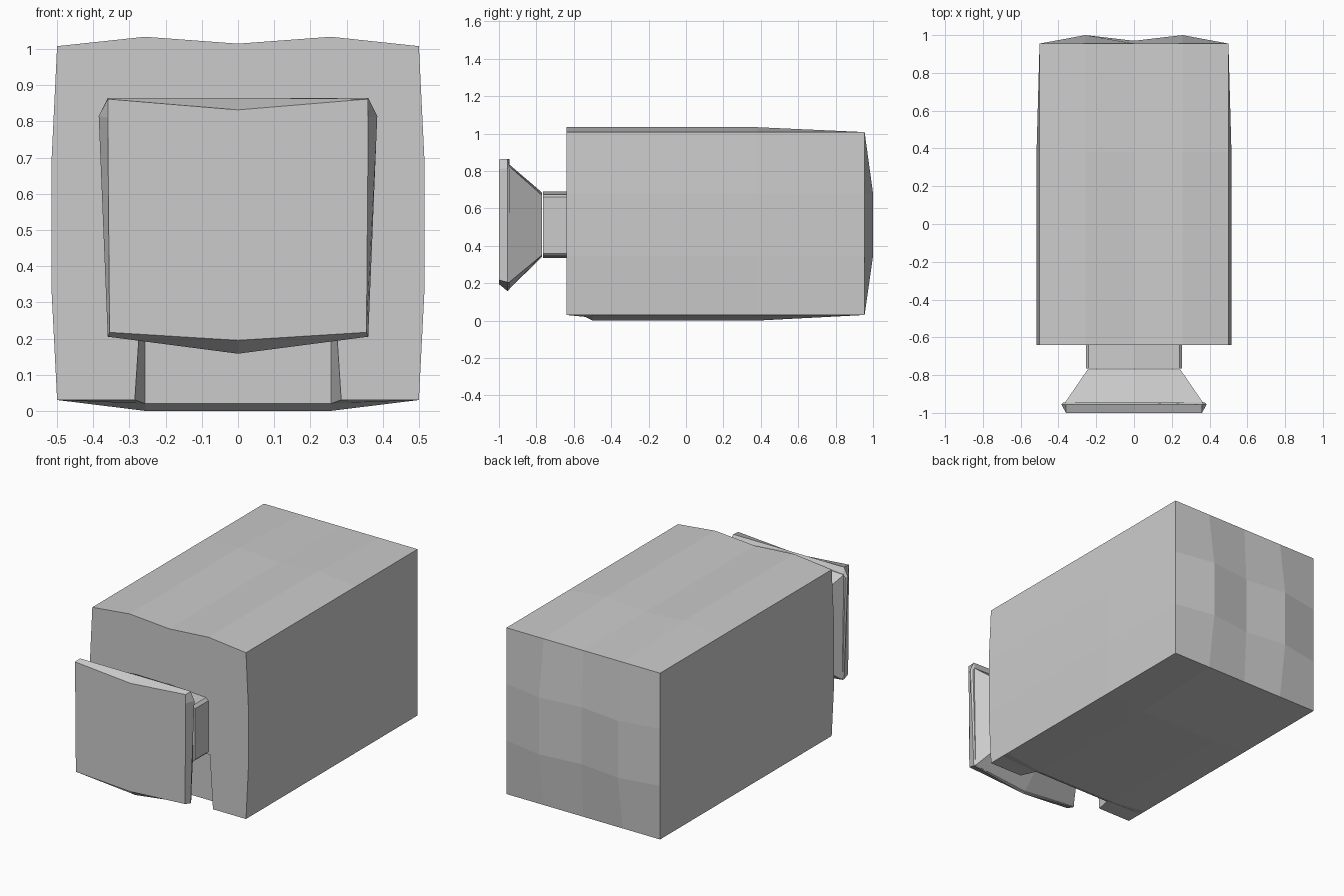
import bpy, bmesh

if "Cube" in bpy.data.objects:
    bpy.data.objects.remove(bpy.data.objects["Cube"])


def finish(name, bm):
    bmesh.ops.remove_doubles(bm, verts=bm.verts[:], dist=1e-5)
    bmesh.ops.recalc_face_normals(bm, faces=bm.faces[:])
    me = bpy.data.meshes.new(name)
    bm.to_mesh(me)
    bm.free()
    ob = bpy.data.objects.new(name, me)
    bpy.context.collection.objects.link(ob)
    return ob


def loft(name, rings):
    """Closed solid through rings given as (y, half outline); outlines mirror over x = 0."""
    bm = bmesh.new()
    loops = []
    for y, half in rings:
        pts = half + [(-x, z) for x, z in reversed(half) if x > 0]
        loops.append([bm.verts.new((x, y, z)) for x, z in pts])
    n = len(loops[0])
    for a, b in zip(loops, loops[1:]):
        for i in range(n):
            bm.faces.new((a[i], a[(i + 1) % n], b[(i + 1) % n], b[i]))
    bm.faces.new(loops[0])
    bm.faces.new(loops[-1])
    return finish(name, bm)


# Main body: slightly bulging lattice block with a notch low on the front
XS = (-0.5, -0.257, 0, 0.257, 0.5)
YS = (-0.64, -0.54, -0.5, 0.38, 0.955)
ZS = (0.03, 0.345, 0.68, 1.008)


def body_point(i, j, k):
    x, y, z = XS[i], YS[j], ZS[k]
    mid = 0 < i < 4
    if not mid and 0 < k < 3 and j < 4:      # sides swell
        x *= 1.032
    if j == 4 and mid and 0 < k < 3:         # back swells
        y = 0.97 if i == 2 else 1.0
    if mid and k == 3 and j < 4:             # wavy top
        z = 1.015 if i == 2 else 1.034
    if mid and k == 0 and 0 < j < 4:         # belly underneath
        z = 0.02 if j == 1 else 0.0
    if j == 0 and i in (1, 3) and k < 2:     # notch mouth is wider
        x *= 1.11 if k == 0 else 1.03
    return x, y, z


def solid(i, j, k):
    inside = 0 <= i < 4 and 0 <= j < 4 and 0 <= k < 3
    notch = i in (1, 2) and j == 0 and k == 0
    return inside and not notch


bm = bmesh.new()
verts = {}


def vert(idx):
    if idx not in verts:
        verts[idx] = bm.verts.new(body_point(*idx))
    return verts[idx]


for i in range(4):
    for j in range(4):
        for k in range(3):
            if not solid(i, j, k):
                continue
            for axis in range(3):
                for side in (0, 1):
                    nb = [i, j, k]
                    nb[axis] += 1 if side else -1
                    if solid(*nb):
                        continue
                    quad = []
                    for u, v in ((0, 0), (1, 0), (1, 1), (0, 1)):
                        c = [i, j, k]
                        c[axis] += side
                        c[(axis + 1) % 3] += u
                        c[(axis + 2) % 3] += v
                        quad.append(vert(tuple(c)))
                    bm.faces.new(quad)
finish("main_body", bm)

# Short neck joining the body to the front flare
neck_half = [(0, 0.335), (0.24, 0.345), (0.255, 0.36), (0.255, 0.66), (0.24, 0.675), (0, 0.69)]
loft("neck", [(-0.765, neck_half), (-0.62, neck_half)])

# Flare widening from the neck to the front plate
loft("flare", [
    (-0.945, [(0, 0.17), (0.355, 0.205), (0.365, 0.825), (0, 0.835)]),
    (-0.77, [(0, 0.34), (0.245, 0.35), (0.245, 0.67), (0, 0.685)]),
])

# Front plate with bevelled sides and a sagging lower edge
loft("front_plate", [
    (-1.0, [(0, 0.195), (0.355, 0.217), (0.36, 0.81), (0.36, 0.862), (0, 0.832)]),
    (-0.955, [(0, 0.158), (0.36, 0.205), (0.385, 0.815), (0.36, 0.865), (0, 0.865)]),
    (-0.945, [(0, 0.165), (0.357, 0.205), (0.375, 0.81), (0.36, 0.83), (0, 0.865)]),
])
